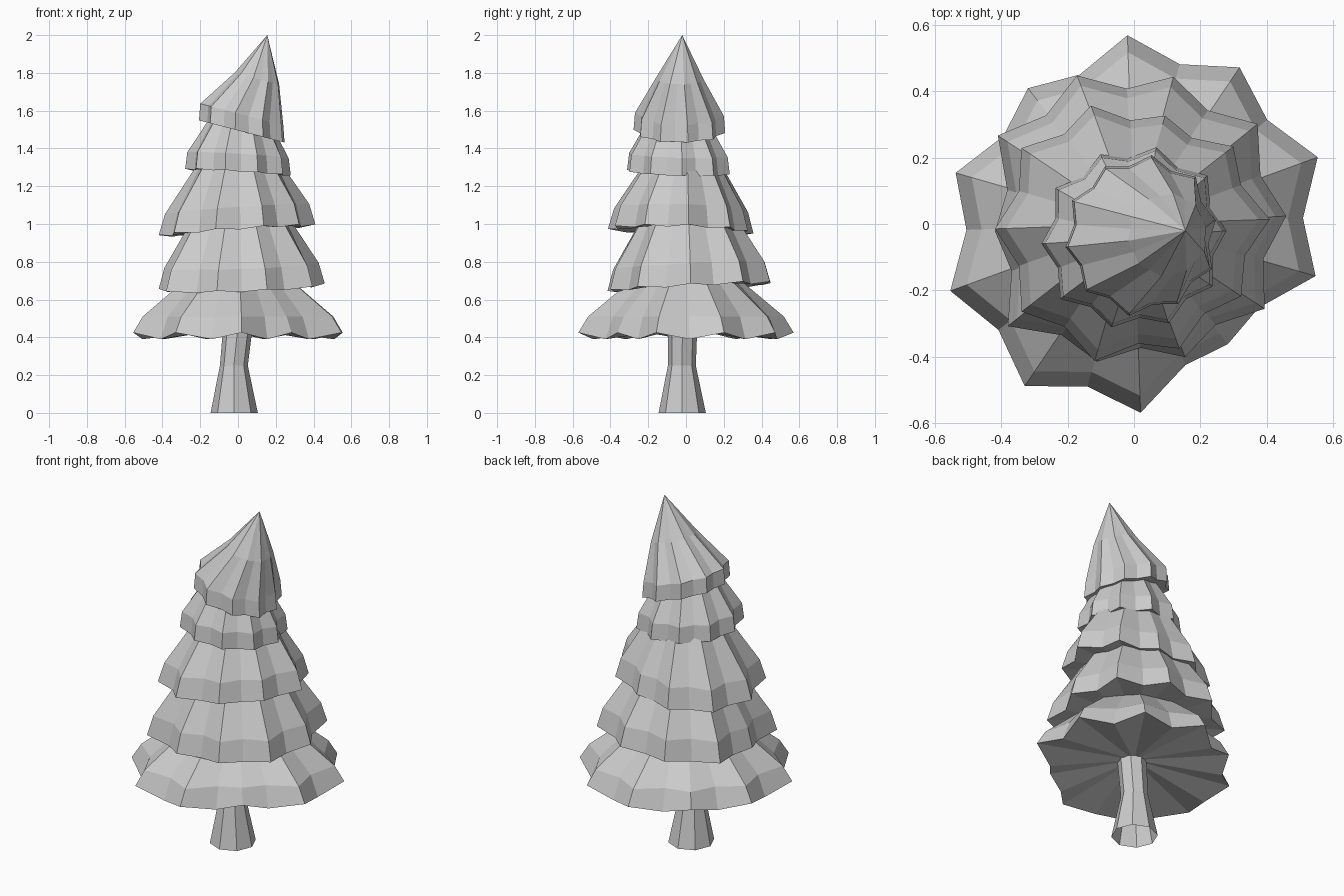
import bpy
import bmesh
from math import cos, sin, radians
from mathutils import Vector

cube = bpy.data.objects.get("Cube")
if cube:
    bpy.data.objects.remove(cube, do_unlink=True)

# Single plain colour
grey = bpy.data.materials.new("light_grey")
grey.use_nodes = True
colour = (0.6, 0.6, 0.6, 1)
grey.diffuse_color = colour
grey.node_tree.nodes["Principled BSDF"].inputs["Base Color"].default_value = colour


def loft(name, rings, tip=None, under=None):
    """Bridge equal rings from bottom to top; an end with a hub point is closed."""
    bm = bmesh.new()
    loops = [[bm.verts.new(p) for p in ring] for ring in rings]
    count = len(loops[0])
    pairs = [(i, (i + 1) % count) for i in range(count)]
    for low, high in zip(loops, loops[1:]):
        for i, j in pairs:
            bm.faces.new((low[i], low[j], high[j], high[i]))
    for loop, centre in ((loops[0], under), (loops[-1], tip)):
        if centre is not None:
            hub = bm.verts.new(centre)
            for i, j in pairs:
                bm.faces.new((loop[i], loop[j], hub))
    bmesh.ops.recalc_face_normals(bm, faces=bm.faces)
    mesh = bpy.data.meshes.new(name)
    bm.to_mesh(mesh)
    bm.free()
    mesh.materials.append(grey)
    obj = bpy.data.objects.new(name, mesh)
    bpy.context.collection.objects.link(obj)


def star_ring(centre, radii, phase=0, scale=1, valley=1, tilt=(0, 0), wave=0):
    """Ring alternating between tips and valleys, on a tilted plane."""
    ring = []
    count = len(radii)
    for i in range(count * 2):
        angle = radians(phase + 180 * i / count)
        k = i // 2
        r, lift = radii[k], 0
        if i % 2:
            r = (r + radii[(k + 1) % count]) / 2 * valley
            lift = wave
        x, y = r * scale * cos(angle), r * scale * sin(angle)
        ring.append(Vector(centre) + Vector((x, y, lift + tilt[0] * x + tilt[1] * y)))
    return ring


def tier(name, centre, phase, radii, valley, wave, tilt, shoulder, top, tip=None):
    """Branch skirt: rim, shoulder bend and narrow top; levels are (scale, rise, shift)."""
    radii = [r / 100 for r in radii]
    base = Vector(centre)
    rings = [star_ring(base, radii, phase, 1, valley, tilt, wave)]
    for (scale, rise, shift), dip in ((shoulder, valley), (top, (valley + 1) / 2)):
        rings.append(star_ring(base + Vector((shift, 0, rise)), radii, phase,
                               scale, dip, tilt))
    if tip is None:
        tip = base + Vector((top[2], 0, top[1] + 0.03))
    loft(name, rings, tip, base + Vector((0, 0, 0.03)))


# Trunk, flared at the foot and open underneath
loft("trunk", [star_ring((x, y, z), [r] * 4) for x, y, z, r in (
    (-0.02, -0.02, 0, 0.125), (-0.022, -0.022, 0.25, 0.074), (0, -0.018, 0.46, 0.078))])

# Branch tiers from the bottom up
tier("branches_bottom", (0, 0, 0.425), 20, (59, 57, 57, 52, 56, 59, 59, 57, 46, 57),
     0.88, -0.035, (0, 0), (0.91, 0.085, 0), (0.48, 0.29, 0))
tier("branches_low", (0, 0, 0.67), 3, (46, 48, 46, 48, 49, 42, 49, 43, 43, 47),
     0.87, -0.012, (0.03, 0.05), (0.93, 0.11, 0), (0.58, 0.36, 0))
tier("branches_middle", (0, 0, 0.97), 2, (41, 38, 34, 38, 41, 42, 43, 43, 40, 39),
     0.87, -0.01, (0.07, -0.03), (0.92, 0.11, 0), (0.53, 0.35, 0))
tier("branches_high", (0, -0.04, 1.275), 4, (28, 29, 28, 27, 28, 28, 29, 28, 28, 28),
     0.87, -0.005, (-0.06, -0.03), (0.96, 0.09, 0), (0.56, 0.28, 0.01))
tier("branches_top", (0.02, -0.03, 1.49), 10, (23, 24, 24, 23, 23, 23, 24, 25, 24, 24),
     0.88, 0, (-0.26, 0), (0.97, 0.09, 0), (0.52, 0.28, 0.08), (0.155, -0.02, 2))
